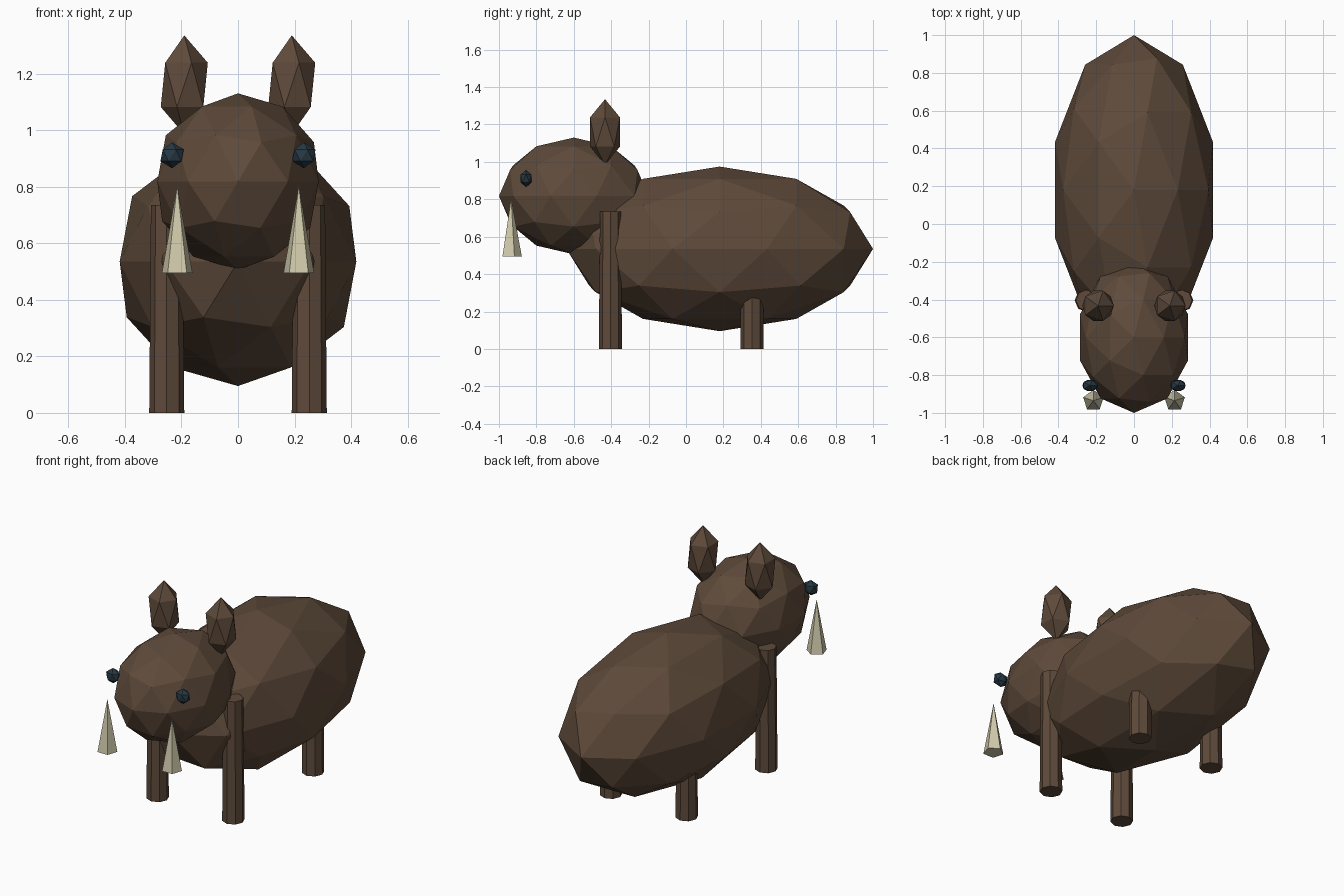
import bpy

if "Cube" in bpy.data.objects:
    bpy.data.objects.remove(bpy.data.objects["Cube"])


def srgb(r, g, b):
    def lin(c):
        c /= 255
        return c / 12.92 if c <= 0.04045 else ((c + 0.055) / 1.055) ** 2.4
    return (lin(r), lin(g), lin(b), 1.0)


def material(name, rgb):
    m = bpy.data.materials.new(name)
    m.diffuse_color = srgb(*rgb)
    m.use_nodes = True
    m.node_tree.nodes["Principled BSDF"].inputs["Base Color"].default_value = m.diffuse_color
    return m


BROWN = material("brown_hide", (94, 74, 58))
IVORY = material("ivory", (208, 202, 172))
DARK = material("dark_blue_grey", (38, 56, 67))


def finish(name, mat):
    ob = bpy.context.object
    ob.name = name
    ob.data.materials.append(mat)
    bpy.ops.object.shade_flat()
    return ob


def blob(name, mat, loc, radii, level):
    """Faceted ellipsoid."""
    bpy.ops.mesh.primitive_ico_sphere_add(subdivisions=level, radius=1, location=loc)
    ob = finish(name, mat)
    ob.scale = radii
    return ob


def post(name, mat, x, y, z0, z1, r0, r1, sides):
    """Upright tapered prism or cone between two heights."""
    bpy.ops.mesh.primitive_cone_add(vertices=sides, radius1=r0, radius2=r1,
                                    depth=z1 - z0, location=(x, y, (z0 + z1) / 2))
    return finish(name, mat)


# Body and head
blob("body", BROWN, (0, 0.18, 0.535), (0.44, 0.82, 0.44), 2)
blob("head", BROWN, (0, -0.6, 0.818), (0.30, 0.40, 0.312), 2)

# Paired parts
for side, s in (("left", -1), ("right", 1)):
    blob(f"ear_{side}", BROWN, (s * 0.19, -0.433, 1.16), (0.093, 0.094, 0.175), 1)
    blob(f"eye_{side}", DARK, (s * 0.233, -0.855, 0.911), (0.046, 0.035, 0.046), 1)
    post(f"tusk_{side}", IVORY, s * 0.215, -0.935, 0.495, 0.805, 0.057, 0, 5)
    post(f"front_leg_{side}", BROWN, s * 0.252, -0.404, 0, 0.735, 0.062, 0.056, 8)
    post(f"hind_leg_{side}", BROWN, s * 0.252, 0.353, 0, 0.735, 0.062, 0.056, 8)
